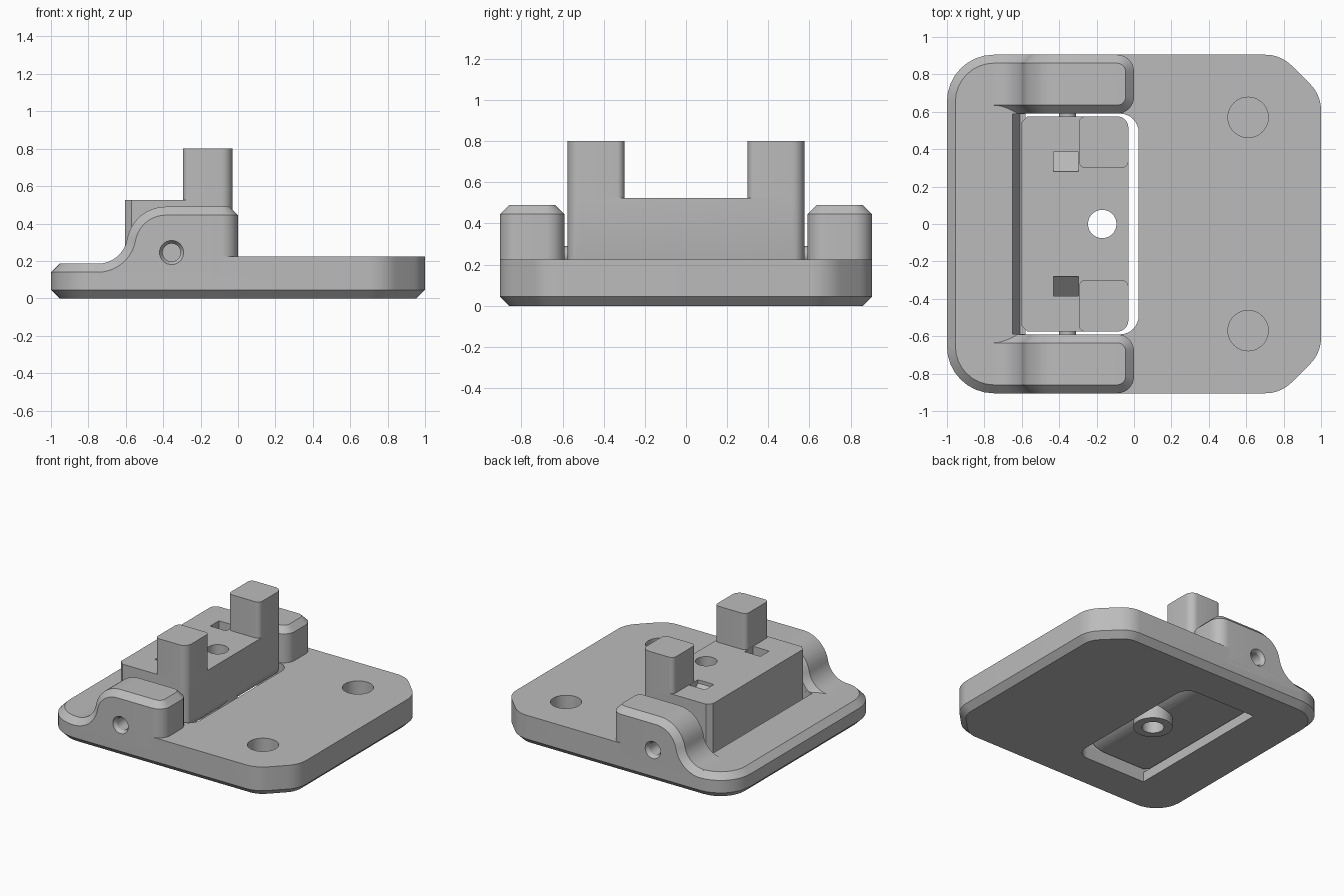
import bpy, bmesh
from math import sin, cos, pi, radians, atan2
from mathutils import Vector

if "Cube" in bpy.data.objects:
    bpy.data.objects.remove(bpy.data.objects["Cube"])

grey = bpy.data.materials.new("plain grey")
grey.use_nodes = True
grey.diffuse_color = (0.5, 0.5, 0.5, 1)
grey.node_tree.nodes["Principled BSDF"].inputs["Base Color"].default_value = grey.diffuse_color


# Profile helpers
def arc(cx, cy, r, a0, a1, n=10):
    angles = [radians(a0 + (a1 - a0) * i / n) for i in range(n + 1)]
    return [(cx + r * cos(a), cy + r * sin(a)) for a in angles]


def circle(cx, cy, r):
    return arc(cx, cy, r, 0, 360, 40)[:-1]


def rounded(corners, n=8):
    """Polygon from (x, y, radius) corners, counter-clockwise."""
    out = []
    for i, (x, y, r) in enumerate(corners):
        p = Vector((x, y))
        if r == 0:
            out.append((x, y))
            continue
        u = (Vector(corners[i - 1][:2]) - p).normalized()
        v = (Vector(corners[(i + 1) % len(corners)][:2]) - p).normalized()
        half = u.angle(v) / 2
        c = p + (u + v).normalized() * r / sin(half)
        d = p - c
        mid, sweep = atan2(d.y, d.x), pi / 2 - half
        for k in range(n + 1):
            a = mid + sweep * (2 * k / n - 1)
            out.append((c.x + r * cos(a), c.y + r * sin(a)))
    return out


def inset(pts, d):
    out = []
    for i, p in enumerate(pts):
        a, b, c = Vector(pts[i - 1]), Vector(p), Vector(pts[(i + 1) % len(pts)])
        e, f = (b - a).normalized(), (c - b).normalized()
        m = Vector((-e.y - f.y, e.x + f.x)).normalized()
        q = b + m * d / max(m.dot(Vector((-e.y, e.x))), 0.3)
        out.append((q.x, q.y))
    return out


# Solid helpers
def place(a, b, h, axis):
    return {"X": (h, a, b), "Y": (a, h, b), "Z": (a, b, h)}[axis]


def loft(name, layers, axis="Z"):
    """Closed solid through (profile, height) layers along an axis."""
    bm = bmesh.new()
    rings = [[bm.verts.new(place(a, b, h, axis)) for a, b in pts] for pts, h in layers]
    n = len(rings[0])
    for lo, hi in zip(rings, rings[1:]):
        for i in range(n):
            j = (i + 1) % n
            bm.faces.new((lo[i], lo[j], hi[j], hi[i]))
    bm.faces.new(rings[0][::-1])
    bm.faces.new(rings[-1])
    bmesh.ops.recalc_face_normals(bm, faces=bm.faces)
    me = bpy.data.meshes.new(name)
    bm.to_mesh(me)
    bm.free()
    me.materials.append(grey)
    ob = bpy.data.objects.new(name, me)
    bpy.context.collection.objects.link(ob)
    return ob


def prism(name, pts, lo, hi, axis="Z"):
    return loft(name, [(pts, lo), (pts, hi)], axis)


def activate(ob):
    bpy.ops.object.select_all(action="DESELECT")
    ob.select_set(True)
    bpy.context.view_layer.objects.active = ob


def combine(ob, tool, operation="DIFFERENCE", keep=False):
    m = ob.modifiers.new("cut", "BOOLEAN")
    m.operation, m.object, m.solver = operation, tool, "EXACT"
    activate(ob)
    bpy.ops.object.modifier_apply(modifier=m.name)
    if not keep:
        bpy.data.objects.remove(tool)


W, CH, SEAM = 0.905, 0.045, 0.1
right = [(0.785, -W, 0.2), (1, -0.69, 0.2), (1, 0.69, 0.2), (0.785, W, 0.2)]
left = [(-1, W, 0.25), (-1, -W, 0.25)]
whole = rounded(right + left)

# Base plate: chamfered foot, raised deck and lower chamfered rim
foot = loft("base_foot", [(inset(whole, CH), 0), (whole, CH), (whole, SEAM)])
deck = prism("base_deck", rounded([(-0.1, -W, 0)] + right + [(-0.1, W, 0)]), SEAM, 0.225)
rim_pts = rounded([(-0.1, W, 0)] + left + [(-0.1, -W, 0)])
rim = loft("base_rim", [(rim_pts, SEAM), (rim_pts, 0.14), (inset(rim_pts, CH), 0.185)])

# Pocket through the base, with a sloped lip at its back
pocket = prism("pocket_cutter", rounded([(-0.58, -0.59, 0), (0.025, -0.59, 0.1),
                                         (0.025, 0.59, 0.1), (-0.58, 0.59, 0)]), -0.1, 0.5)
lip = prism("lip_cutter", [(-0.61, 0.075), (-0.4, 0.075), (-0.4, 0.24), (-0.67, 0.24)],
            -0.589, 0.589, "Y")
for part in (foot, deck, rim):
    combine(part, pocket, keep=True)
    combine(part, lip, keep=True)
for tool in (pocket, lip):
    bpy.data.objects.remove(tool)

# Blind screw holes in the deck
for s in (-1, 1):
    combine(deck, prism("screw_hole_cutter", circle(0.61, s * 0.57, 0.108), 0.09, 0.4))

# Ears: swept-up side profile with rounded end and chamfered top
ear_profile = ([(0, SEAM), (0, 0.49)] + arc(-0.386, 0.28, 0.21, 90, 169.9)
               + arc(-0.75, 0.345, 0.16, -10.1, -90)[1:] + [(-0.75, SEAM)])
PIN_X, PIN_Z = -0.355, 0.245
ears = []
for s, side in ((-1, "front"), (1, "back")):
    ear = prism(side + "_ear", ear_profile, s * 0.59, s * W, "Y")
    bm = bmesh.new()
    bm.from_mesh(ear.data)
    ends = [e for e in bm.edges if all(abs(v.co.x) < 1e-4 for v in e.verts)
            and abs(e.verts[0].co.y - e.verts[1].co.y) < 1e-4]
    bmesh.ops.bevel(bm, geom=ends, offset=0.09, segments=8, profile=0.5, affect="EDGES")
    bm.normal_update()
    tops = []
    for e in bm.edges:
        nz = sorted(f.normal.z for f in e.link_faces)
        on_start = all(v.co.x < -0.749 for v in e.verts)
        if abs(nz[0]) < 0.02 and nz[1] > 0.05 and not on_start:
            tops.append(e)
    bmesh.ops.bevel(bm, geom=tops, offset=CH, segments=1, affect="EDGES")
    bm.to_mesh(ear.data)
    bm.free()
    hole = [(circle(PIN_X, PIN_Z, r), s * y) for r, y in
            ((0.068, W + 0.005), (0.048, 0.88), (0.048, 0.77))]
    combine(ear, loft("pin_hole_cutter", hole, "Y"))
    ears.append(ear)

# Rocker block with rounded underside
block = prism("rocker_block", rounded([
    (-0.57, -0.575, 0), (-0.03, -0.575, 0.06), (-0.03, 0.575, 0.06),
    (-0.57, 0.575, 0), (-0.605, 0.54, 0), (-0.605, -0.54, 0)]), 0.05, 0.525)
combine(block, prism("underside_cutter", rounded([
    (-0.7, 0.09, 0), (-0.02, 0.09, 0.2), (-0.02, 0.7, 0), (-0.7, 0.7, 0)]),
    -0.8, 0.8, "Y"), "INTERSECT")
combine(block, prism("boss", circle(-0.17, 0, 0.135), 0.02, 0.35), "UNION")
combine(block, prism("bore_cutter", circle(-0.17, 0, 0.076), -0.1, 0.7))

# Sloped slots and upright posts on the block
posts = []
for s, side in ((-1, "front"), (1, "back")):
    slot = [(s * 0.28, 0.6), (s * 0.28, 0.5), (s * 0.385, 0.4), (s * 0.385, 0.6)]
    combine(block, prism("slot_cutter", slot, -0.43, -0.296, "X"))
    lo, hi = sorted((s * 0.3, s * 0.575))
    posts.append(prism(side + "_post", rounded([
        (-0.295, lo, 0.035), (-0.03, lo, 0.035), (-0.03, hi, 0.06 if s > 0 else 0.035),
        (-0.295, hi, 0.035)] if s > 0 else [
        (-0.295, lo, 0.035), (-0.03, lo, 0.06), (-0.03, hi, 0.035),
        (-0.295, hi, 0.035)]), 0.5, 0.8))

# Axle joining block and ears
axle = prism("axle", circle(PIN_X, PIN_Z, 0.046), -0.76, 0.76, "Y")

for ob in [foot, deck, rim, block, axle] + ears + posts:
    activate(ob)
    bpy.ops.object.shade_smooth_by_angle(angle=radians(25))
